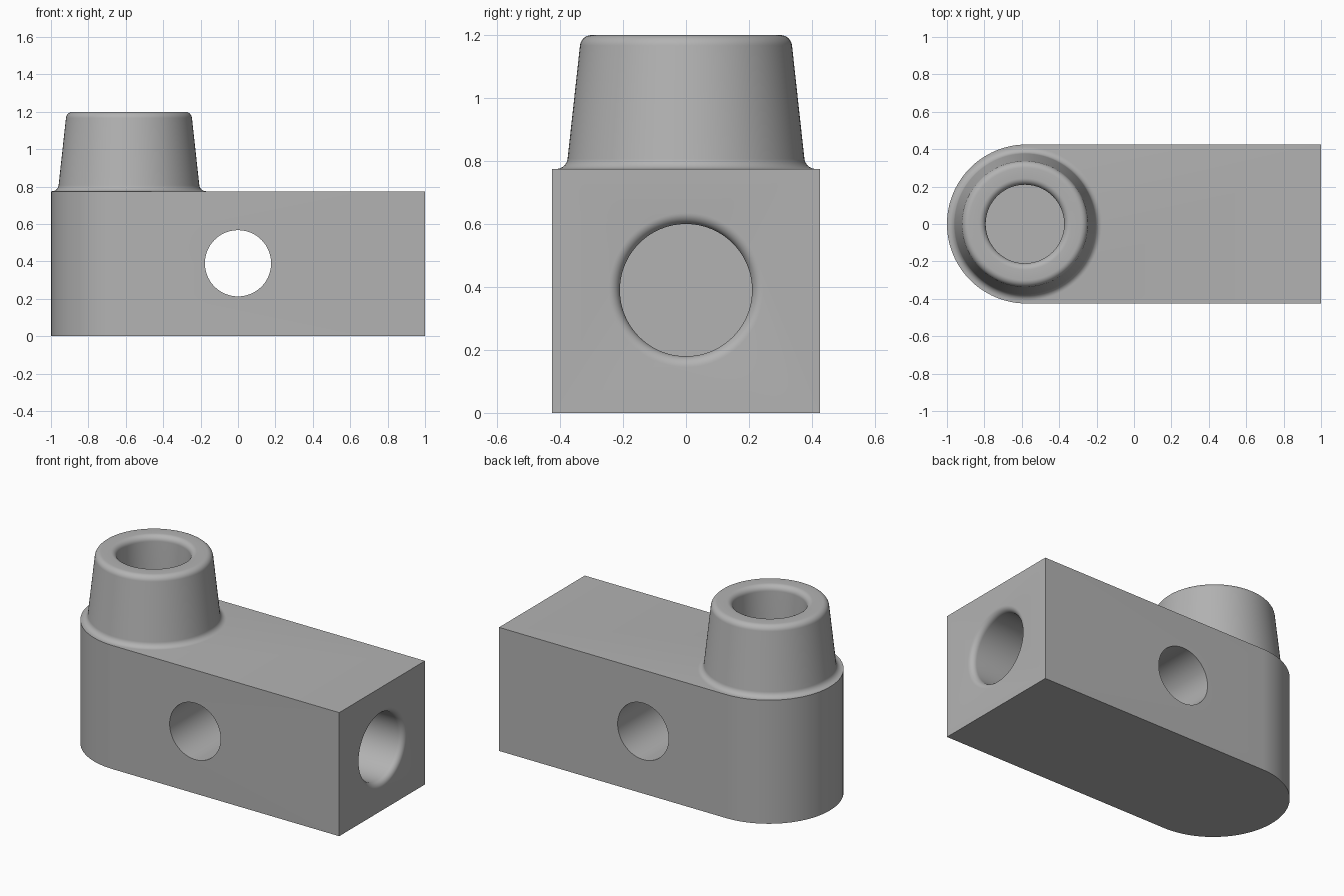
import bpy, bmesh, math
from mathutils import Matrix, Vector

if "Cube" in bpy.data.objects:
    bpy.data.objects.remove(bpy.data.objects["Cube"], do_unlink=True)

HALF_W, HEIGHT, TOP = 0.425, 0.775, 1.2
AXIS_X, BORE_Z, BORE_R = -0.583, 0.39, 0.21

grey = bpy.data.materials.new("plain grey")
grey.use_nodes = True
colour = (0.45, 0.45, 0.45, 1)
grey.diffuse_color = colour
grey.node_tree.nodes["Principled BSDF"].inputs["Base Color"].default_value = colour


def finish(bm, name):
    bmesh.ops.remove_doubles(bm, verts=bm.verts, dist=1e-5)
    bmesh.ops.recalc_face_normals(bm, faces=bm.faces)
    mesh = bpy.data.meshes.new(name)
    bm.to_mesh(mesh)
    bm.free()
    mesh.materials.append(grey)
    obj = bpy.data.objects.new(name, mesh)
    bpy.context.collection.objects.link(obj)
    return obj


def arc(cx, cz, r, start, end, n=8):
    angles = [math.radians(start + (end - start) * i / n) for i in range(n + 1)]
    return [(cx + r * math.cos(a), cz + r * math.sin(a)) for a in angles]


def lathe(name, profile, matrix, steps=96):
    """Spin a radius/height profile round z, then place it."""
    bm = bmesh.new()
    verts = [bm.verts.new((r, 0, z)) for r, z in profile]
    edges = [bm.edges.new(pair) for pair in zip(verts, verts[1:])]
    bmesh.ops.spin(bm, geom=verts + edges, cent=(0, 0, 0), axis=(0, 0, 1),
                   angle=math.tau, steps=steps, use_duplicate=False)
    bm.transform(matrix)
    return finish(bm, name)


def combine(target, tool, operation):
    mod = target.modifiers.new(operation.lower(), "BOOLEAN")
    mod.operation, mod.object, mod.solver = operation, tool, "EXACT"
    bpy.context.view_layer.objects.active = target
    bpy.ops.object.modifier_apply(modifier=mod.name)
    bpy.data.objects.remove(tool, do_unlink=True)


# Block with one rounded end
bm = bmesh.new()
outline = [(1, -HALF_W), (1, HALF_W)] + arc(HALF_W - 1, 0, HALF_W, 90, 270, 48)
base = bm.faces.new([bm.verts.new((x, y, 0)) for x, y in outline])
top = bmesh.ops.extrude_face_region(bm, geom=[base])
bmesh.ops.translate(bm, vec=(0, 0, HEIGHT),
                    verts=[v for v in top["geom"] if isinstance(v, bmesh.types.BMVert)])
body = finish(bm, "ported_block")

# Tapered boss with a filleted foot and a rounded rim
boss_profile = ([(0, 0.7), (0.412, 0.7), (0.412, HEIGHT)]
                + arc(0.412, HEIGHT + 0.036, 0.036, 270, 186)
                + arc(0.3, TOP - 0.037, 0.037, 6, 90) + [(0, TOP)])
boss = lathe("boss", boss_profile, Matrix.Translation((AXIS_X, 0, 0)))
combine(body, boss, "UNION")


# Blind bore with a rounded mouth; the mouth lies at z = 0, pointing up
def bore(name, depth, matrix, fillet=0.035):
    rim = arc(BORE_R + fillet, -fillet, fillet, 180, 90)
    profile = [(0, -depth), (BORE_R, -depth)] + rim + [(BORE_R + fillet, 0.05), (0, 0.05)]
    return lathe(name, profile, matrix)


combine(body, bore("top_bore", 0.6, Matrix.Translation((AXIS_X, 0, TOP))), "DIFFERENCE")
sideways = Matrix.Translation((1, 0, BORE_Z)) @ Matrix.Rotation(math.pi / 2, 4, "Y")
combine(body, bore("end_bore", 0.55, sideways), "DIFFERENCE")

# Plain cross hole through both sides
across = Matrix.Translation((0, 0, BORE_Z)) @ Matrix.Rotation(math.pi / 2, 4, "X")
cross = lathe("cross_hole", [(0, -0.6), (0.177, -0.6), (0.177, 0.6), (0, 0.6)], across)
combine(body, cross, "DIFFERENCE")

# Smooth curves, crisp edges
bpy.ops.object.select_all(action="DESELECT")
body.select_set(True)
bpy.context.view_layer.objects.active = body
bpy.ops.object.shade_smooth_by_angle(angle=math.radians(30))
